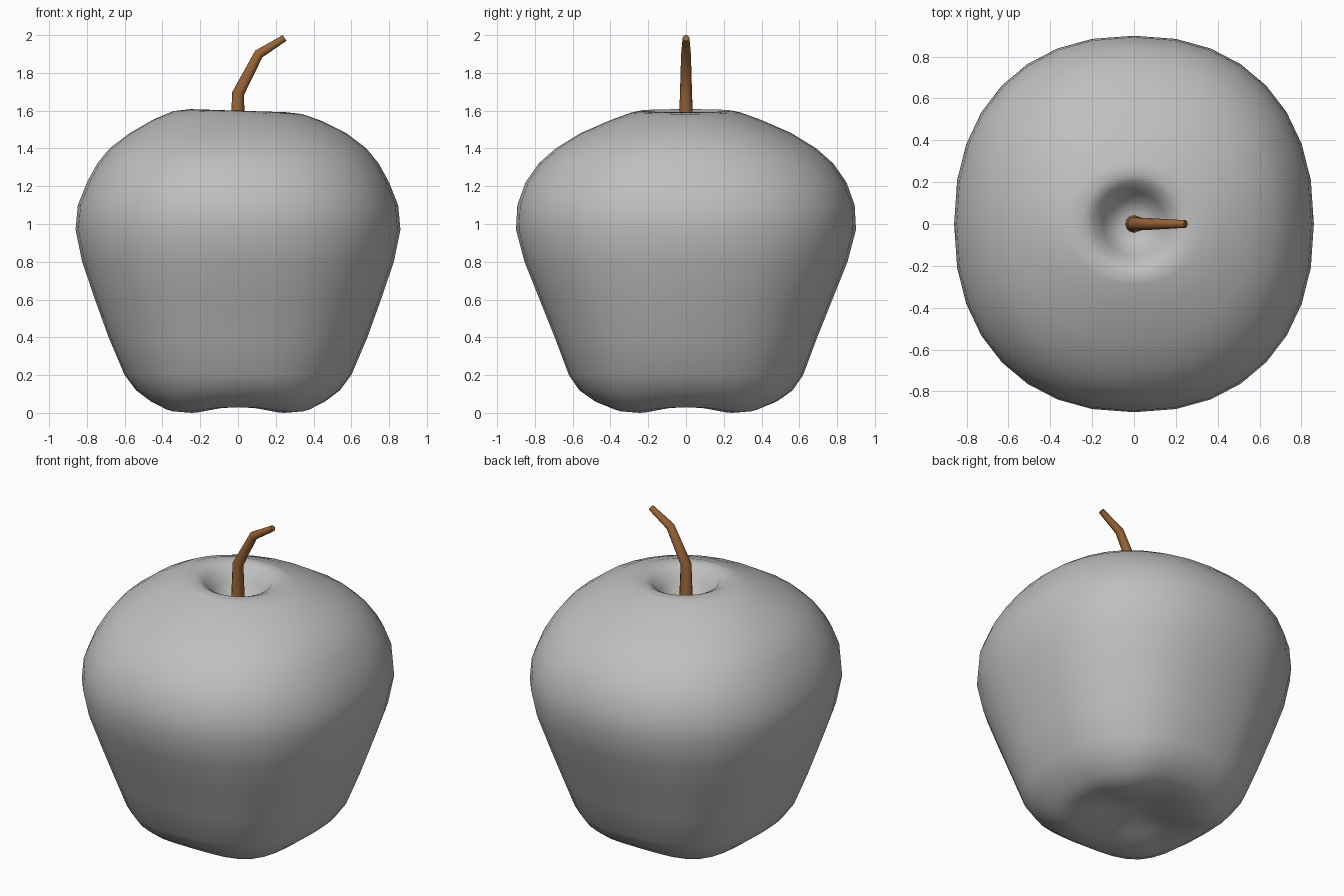
import bpy
import bmesh
from math import sin, cos, pi, copysign
from mathutils import Vector

cube = bpy.data.objects.get("Cube")
if cube:
    bpy.data.objects.remove(cube, do_unlink=True)


def material(name, rgb):
    m = bpy.data.materials.new(name)
    m.use_nodes = True
    color = (*rgb, 1)
    m.diffuse_color = color
    m.node_tree.nodes["Principled BSDF"].inputs["Base Color"].default_value = color
    return m


def loft(name, rings, start, end, mat, angle):
    """Skin closed rings of points, closing both ends with a fan to a pole."""
    bm = bmesh.new()
    loops = [[bm.verts.new(p) for p in ring] for ring in rings]
    count = len(loops[0])
    for a, b in zip(loops, loops[1:]):
        for i in range(count):
            j = (i + 1) % count
            bm.faces.new((a[i], a[j], b[j], b[i]))
    for loop, pole in ((loops[0], start), (loops[-1], end)):
        tip = bm.verts.new(pole)
        for i in range(count):
            bm.faces.new((loop[i], loop[(i + 1) % count], tip))
    bmesh.ops.recalc_face_normals(bm, faces=bm.faces)
    mesh = bpy.data.meshes.new(name)
    bm.to_mesh(mesh)
    bm.free()
    mesh.materials.append(mat)
    obj = bpy.data.objects.new(name, mesh)
    bpy.context.collection.objects.link(obj)
    bpy.ops.object.select_all(action='DESELECT')
    obj.select_set(True)
    bpy.context.view_layer.objects.active = obj
    bpy.ops.object.shade_smooth_by_angle(angle=angle)
    return obj


def body_ring(z, rx, ry, power, lobe, tilt, sides=32):
    """Rounded-square ring; lobe drops the corners, tilt lowers the +x side."""
    ring = []
    for i in range(sides):
        t = 2 * pi * i / sides
        c, s = cos(t), sin(t)
        x = copysign(abs(c) ** (2 / power), c) * rx
        y = copysign(abs(s) ** (2 / power), s) * ry
        ring.append((x, y, z - lobe * sin(2 * t) ** 2 - tilt * c))
    return ring


# Fruit body: height, half width, half depth, squareness, lobe, tilt
profile = [
    (.07, .09, .09, 2, 0, 0),
    (.05, .2, .2, 2.2, .02, 0),
    (.03, .32, .32, 2.5, .03, 0),
    (.03, .4, .4, 2.6, .025, 0),
    (.06, .46, .48, 2.6, .02, 0),
    (.12, .54, .565, 2.5, .01, 0),
    (.2, .6, .62, 2.5, 0, 0),
    (.4, .685, .695, 2.4, 0, 0),
    (.6, .757, .775, 2.35, 0, 0),
    (.8, .825, .855, 2.3, 0, 0),
    (.97, .86, .9, 2.25, 0, 0),
    (1.1, .848, .893, 2.25, 0, 0),
    (1.22, .8, .85, 2.25, 0, 0),
    (1.32, .745, .78, 2.2, 0, 0),
    (1.4, .68, .69, 2.2, 0, 0),
    (1.48, .575, .56, 2.15, 0, 0),
    (1.55, .445, .4, 2.1, 0, .005),
    (1.59, .34, .29, 2, 0, .008),
    (1.6, .25, .24, 2, 0, .008),
    (1.575, .195, .195, 2, 0, .006),
    (1.51, .15, .15, 2, 0, 0),
    (1.45, .11, .11, 2, 0, 0),
    (1.425, .06, .06, 2, 0, 0),
]
loft("fruit_body", [body_ring(*row) for row in profile],
     (0, 0, .075), (0, 0, 1.42), material("plain grey", (.52, .52, .52)), pi)

# Bent, tapering stem: x, z, radius
path = [(0, 1.4, .042), (0, 1.69, .032), (.11, 1.9, .026), (.247, 1.985, .018)]
points = [Vector((x, 0, z)) for x, z, r in path]
side = Vector((0, 1, 0))
rings = []
for i, p in enumerate(points):
    before = (p - points[i - 1]).normalized() if i else Vector()
    after = (points[i + 1] - p).normalized() if i + 1 < len(points) else Vector()
    across = side.cross((before + after).normalized())
    rings.append([p + path[i][2] * (across * cos(2 * pi * k / 12) + side * sin(2 * pi * k / 12))
                  for k in range(12)])
loft("stem", rings, points[0], points[-1],
     material("bark brown", (.32, .13, .035)), pi / 4)
